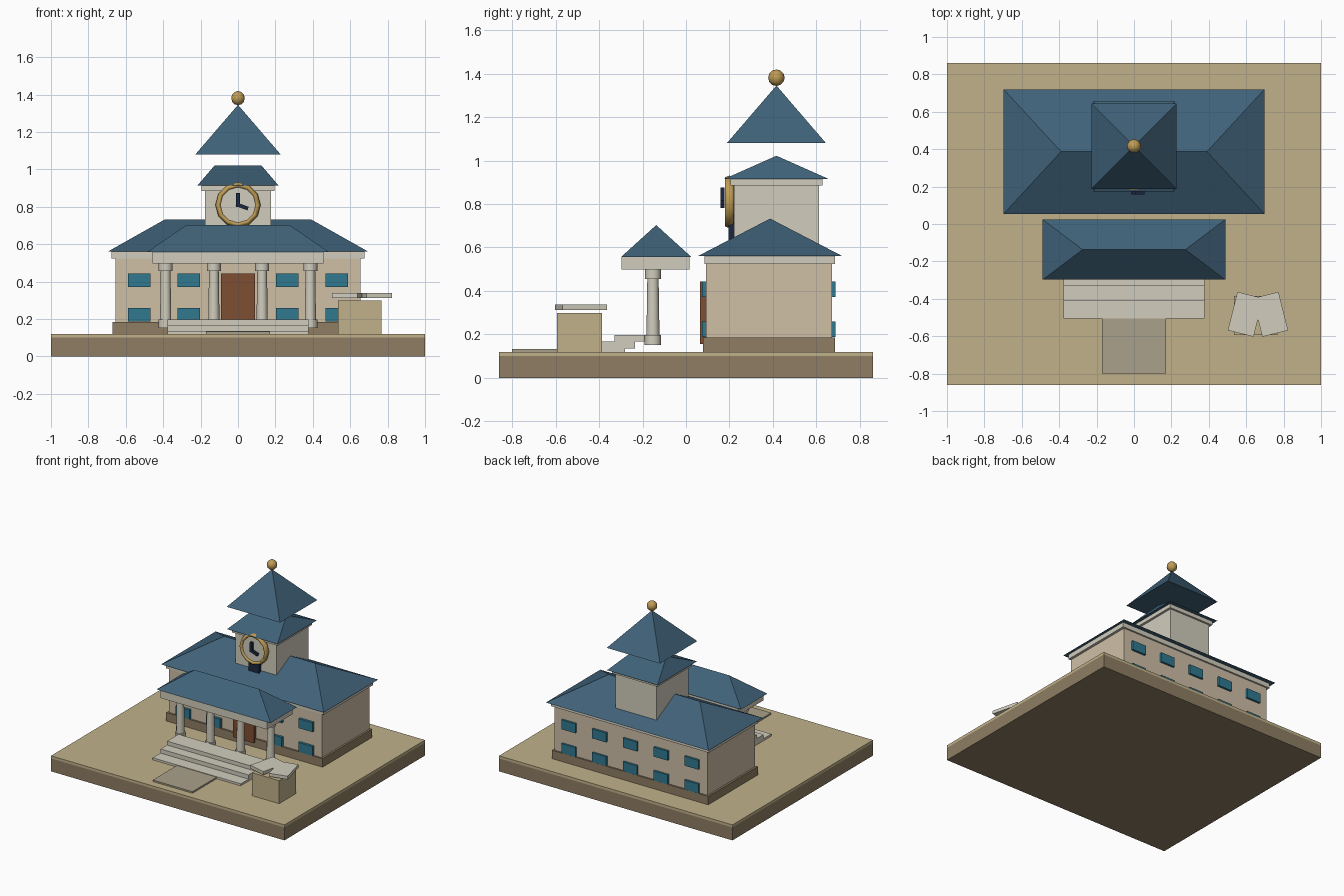
import bpy, math
from mathutils import Matrix

if "Cube" in bpy.data.objects:
    bpy.data.objects.remove(bpy.data.objects["Cube"])


def material(name, r, g, b):
    m = bpy.data.materials.new(name)
    m.diffuse_color = [(c / 255) ** 2.2 for c in (r, g, b)] + [1]
    m.use_nodes = True
    m.node_tree.nodes["Principled BSDF"].inputs["Base Color"].default_value = m.diffuse_color
    return m


EARTH = material("earth", 142, 125, 100)
SAND = material("sand", 192, 176, 138)
WALL = material("wall", 206, 190, 165)
TRIM = material("trim", 208, 204, 188)
ROOF = material("roof", 66, 98, 120)
GLASS = material("glass", 52, 120, 142)
WOOD = material("wood", 126, 80, 55)
GOLD = material("gold", 190, 155, 85)
NAVY = material("navy", 32, 44, 68)
PAVING = material("paving", 168, 160, 138)


def mesh(name, verts, faces, mat):
    me = bpy.data.meshes.new(name)
    me.from_pydata(verts, [], faces)
    me.materials.append(mat)
    ob = bpy.data.objects.new(name, me)
    bpy.context.collection.objects.link(ob)
    return ob


def box(name, x0, x1, y0, y1, z0, z1, mat):
    v = [(x, y, z) for z in (z0, z1) for x, y in ((x0, y0), (x1, y0), (x1, y1), (x0, y1))]
    f = [(3, 2, 1, 0), (4, 5, 6, 7)] + [(i, (i + 1) % 4, (i + 1) % 4 + 4, i + 4) for i in range(4)]
    return mesh(name, v, f, mat)


def hip_roof(name, hx, y0, y1, z0, z1, ridge):
    ym = (y0 + y1) / 2
    v = [(-hx, y0, z0), (hx, y0, z0), (hx, y1, z0), (-hx, y1, z0), (-ridge, ym, z1), (ridge, ym, z1)]
    return mesh(name, v, [(3, 2, 1, 0), (0, 1, 5, 4), (1, 2, 5), (2, 3, 4, 5), (3, 0, 4)], ROOF)


def finish(name, mat, smooth=None):
    ob = bpy.context.object
    ob.name = name
    ob.data.materials.append(mat)
    if smooth:
        bpy.ops.object.shade_smooth_by_angle(angle=math.radians(smooth))
    return ob


def lathe(name, x, y, profile, n, mat):
    v = [(x + r * math.cos(2 * math.pi * i / n), y + r * math.sin(2 * math.pi * i / n), z)
         for r, z in profile for i in range(n)]
    f = [(k * n + i, k * n + (i + 1) % n, (k + 1) * n + (i + 1) % n, (k + 1) * n + i)
         for k in range(len(profile) - 1) for i in range(n)]
    f += [tuple(reversed(range(n))), tuple(range(len(v) - n, len(v)))]
    ob = mesh(name, v, f, mat)
    bpy.context.view_layer.objects.active = ob
    bpy.ops.object.select_all(action='DESELECT')
    ob.select_set(True)
    bpy.ops.object.shade_smooth_by_angle(angle=math.radians(40))
    return ob


# Ground slab and path
box("base", -1, 1, -.86, .86, 0, .10, EARTH)
box("lawn", -1, 1, -.86, .86, .10, .12, SAND)
box("path", -.17, .17, -.80, -.47, .12, .132, PAVING)

# Main hall
box("hall_plinth", -.67, .67, .078, .685, .12, .185, EARTH)
box("hall_walls", -.655, .655, .092, .672, .185, .525, WALL)
box("hall_cornice", -.675, .675, .085, .685, .524, .56, TRIM)
hip_roof("hall_roof", .697, .054, .72, .56, .733, .39)
box("door", -.09, .09, .065, .10, .155, .443, WOOD)

# Windows front and back, two storeys
for i in range(-2, 3):
    for z in (.187, .371):
        x = i * .2635
        if i:
            box("front_window", x - .06, x + .06, .073, .10, z, z + .073, GLASS)
        box("back_window", x - .06, x + .06, .665, .688, z, z + .073, GLASS)

# Portico: steps, columns, entablature, roof
for y0, y1, z0, z1 in ((-.505, -.28, .12, .136), (-.41, -.235, .136, .168), (-.33, -.19, .168, .198)):
    box("step", -.377, .377, y0, y1, z0, z1, TRIM)
column = [(.038, .152), (.038, .198), (.03, .198), (.026, .456), (.037, .456), (.037, .498)]
for i in (-1.5, -.5, .5, 1.5):
    lathe("column", i * .258, -.152, column, 12, TRIM)
box("entablature", -.457, .457, -.297, .015, .498, .557, TRIM)
hip_roof("portico_roof", .488, -.298, .024, .557, .703, .275)

# Clock tower
TY = .416
box("tower", -.177, .177, .22, .612, .50, .89, TRIM)
box("tower_cornice", -.195, .195, .205, .627, .885, .915, TRIM)
hip_roof("tower_roof", .216, .175, .657, .915, 1.022, .124)
box("tower_window", -.045, .045, .195, .225, .61, .72, NAVY)
s = .228
mesh("spire", [(-s, TY - s, 1.08), (s, TY - s, 1.08), (s, TY + s, 1.08), (-s, TY + s, 1.08), (0, TY, 1.345)],
     [(3, 2, 1, 0), (0, 1, 4), (1, 2, 4), (2, 3, 4), (3, 0, 4)], ROOF)
bpy.ops.mesh.primitive_uv_sphere_add(segments=10, ring_count=6, radius=.038, location=(0, TY, 1.381))
finish("finial", GOLD, 60)

# Clock on the tower front
CZ = .81
bpy.ops.mesh.primitive_cylinder_add(vertices=12, radius=.106, depth=.035, location=(0, .208, CZ),
                                    rotation=(math.pi / 2, 0, 0))
finish("clock_face", TRIM)
bpy.ops.mesh.primitive_torus_add(major_segments=12, minor_segments=6, major_radius=.106, minor_radius=.015,
                                 location=(0, .2, CZ), rotation=(math.pi / 2, 0, 0))
finish("clock_ring", GOLD, 70).scale = (1, 1, 1.5)


def hand(name, length, angle):
    ob = box(name, -.01, .01, .158, .176, -.01, length, NAVY)
    ob.matrix_world = Matrix.Translation((0, 0, CZ)) @ Matrix.Rotation(math.radians(angle), 4, 'Y')


hand("minute_hand", .065, 0)
hand("hour_hand", .057, 110)

# Pedestal with an open book
box("pedestal", .535, .768, -.593, -.386, .12, .298, SAND)
for side in (-1, 1):
    page = box("book_half", -.071, .071, -.106, .106, .313, .338, TRIM)
    page.location = (.6625 + side * .0665, -.483, 0)
    page.rotation_euler.z = side * math.radians(14)
